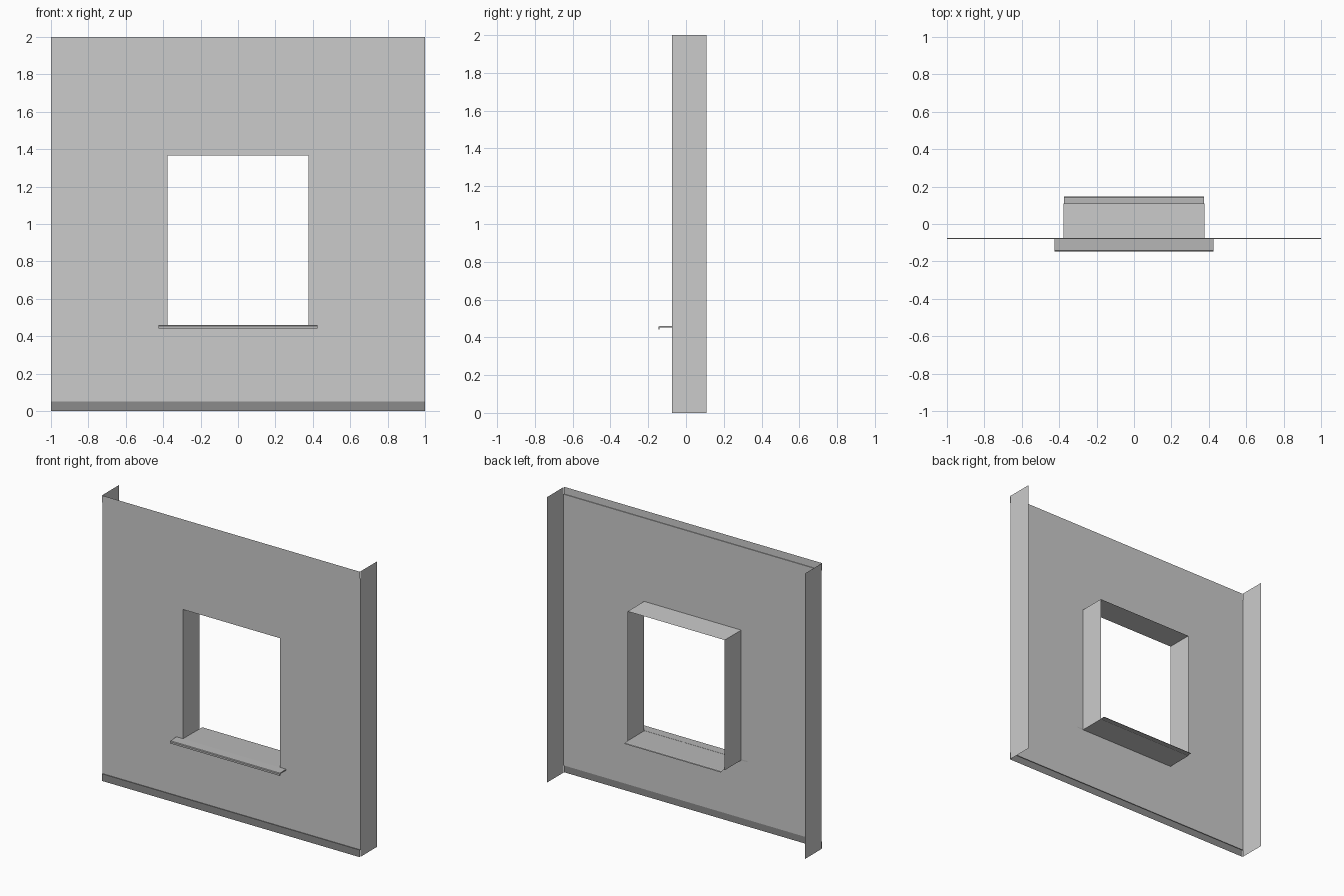
import bpy

if "Cube" in bpy.data.objects:
    bpy.data.objects.remove(bpy.data.objects["Cube"])

FRONT, BACK = -0.074, 0.109      # wall face and rear edge of the returns
W, H, BAND = 1.0, 2.0, 0.05      # half width, height, trim height
HW, Z0, Z1 = 0.376, 0.454, 1.366  # window half width, bottom, top


def colour(name, v):
    m = bpy.data.materials.new(name)
    m.diffuse_color = (v, v, v, 1)
    m.use_nodes = True
    m.node_tree.nodes["Principled BSDF"].inputs["Base Color"].default_value = m.diffuse_color
    return m


def make(name, verts, faces, mat=None):
    me = bpy.data.meshes.new(name)
    me.from_pydata(verts, [], faces)
    ob = bpy.data.objects.new(name, me)
    bpy.context.collection.objects.link(ob)
    if mat:
        me.materials.append(mat)
    return ob


def extrude_x(name, profile, hw, mat=None, solid=False):
    """Sweep a (y, z) profile from -hw to hw; optionally close it with caps."""
    n = len(profile)
    verts = [(x, y, z) for x in (-hw, hw) for y, z in profile]
    faces = [(i, (i + 1) % n, n + (i + 1) % n, n + i)
             for i in range(n if solid else n - 1)]
    if solid:
        faces += [tuple(range(n))[::-1], tuple(range(n, 2 * n))]
    return make(name, verts, faces, mat)


def rect(hw, y, z0, z1):
    return [(-hw, y, z0), (hw, y, z0), (hw, y, z1), (-hw, y, z1)]


def ring(name, a, b):
    """Bridge two four-point loops."""
    return make(name, a + b, [(i, (i + 1) % 4, 4 + (i + 1) % 4, 4 + i) for i in range(4)])


dark = colour("dark_grey", 0.26)
sill_grey = colour("sill_grey", 0.48)
top_grey = colour("trim_grey", 0.68)

# Wall sheet with window opening, and the reveal behind it
ring("wall_panel", rect(W, FRONT, BAND, H - BAND), rect(HW, FRONT, Z0, Z1))
ring("window_reveal", rect(HW, FRONT, Z0, Z1), rect(HW, BACK, Z0, Z1))

# Side returns
for side, s in (("left", -W), ("right", W)):
    make(side + "_return", [(s, FRONT, 0), (s, BACK, 0), (s, BACK, H), (s, FRONT, H)],
         [(0, 1, 2, 3) if s > 0 else (3, 2, 1, 0)])

# Trim bands, stepped slightly forward of the wall
step = FRONT - 0.005
extrude_x("base_band", [(FRONT, BAND), (step, BAND), (step, 0)], W, dark)
extrude_x("top_band", [(step, H), (step, H - BAND), (FRONT, H - BAND)], W, top_grey)

# Outer sill with a turned-down nose
extrude_x("outer_sill", [(FRONT, 0.461), (-0.141, 0.459), (-0.146, 0.455), (-0.146, 0.442),
                         (-0.139, 0.442), (-0.139, 0.452), (FRONT, 0.453)],
          0.425, sill_grey, solid=True)

# Thin inner sill board, running past the reveal
extrude_x("inner_sill", [(FRONT, 0.46), (0.135, 0.459), (0.143, 0.457), (0.147, 0.452)],
          HW - 0.001, sill_grey)
